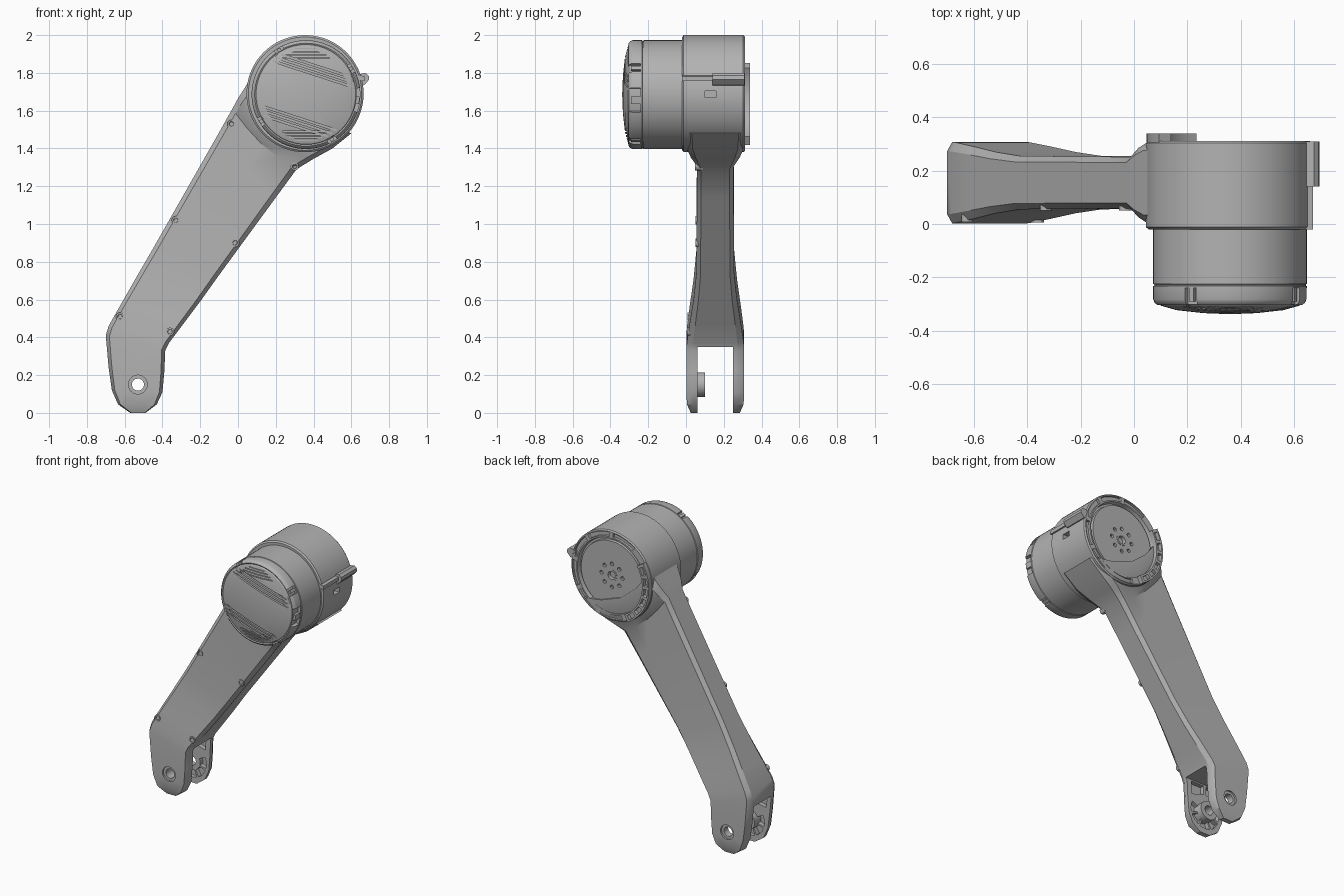
import bpy, bmesh
from math import sin, cos, pi, radians, sqrt
from mathutils import Vector

if "Cube" in bpy.data.objects:
    bpy.data.objects.remove(bpy.data.objects["Cube"], do_unlink=True)

grey = bpy.data.materials.new("satin_grey")
grey.use_nodes = True
grey.diffuse_color = (0.45, 0.45, 0.45, 1)
grey.node_tree.nodes["Principled BSDF"].inputs["Base Color"].default_value = (0.45, 0.45, 0.45, 1)

HOUSING = (0.355, 1.69)
MOTOR = (0.36, 1.685)
PIVOT = (-0.53, 0.15)
ARM_Y = 0.155


def finish(name, bm):
    bmesh.ops.remove_doubles(bm, verts=bm.verts, dist=1e-5)
    bmesh.ops.recalc_face_normals(bm, faces=bm.faces)
    mesh = bpy.data.meshes.new(name)
    bm.to_mesh(mesh)
    bm.free()
    mesh.materials.append(grey)
    ob = bpy.data.objects.new(name, mesh)
    bpy.context.scene.collection.objects.link(ob)
    return ob


def prism(name, pts, y0, y1):
    """Outline in x, z extruded along y."""
    bm = bmesh.new()
    a = [bm.verts.new((x, y0, z)) for x, z in pts]
    b = [bm.verts.new((x, y1, z)) for x, z in pts]
    bm.faces.new(a)
    bm.faces.new(b[::-1])
    for i in range(len(pts)):
        j = (i + 1) % len(pts)
        bm.faces.new((a[i], b[i], b[j], a[j]))
    return finish(name, bm)


def polar(c, r, deg):
    return c[0] + r * cos(radians(deg)), c[1] + r * sin(radians(deg))


def disc(name, c, r, y0, y1, n=24):
    return prism(name, [polar(c, r, 360 * i / n) for i in range(n)], y0, y1)


def sector(name, c, r0, r1, a0, a1, y0, y1):
    n = max(2, int((a1 - a0) / 6))
    angles = [a0 + (a1 - a0) * i / n for i in range(n + 1)]
    pts = [polar(c, r1, a) for a in angles] + [polar(c, r0, a) for a in reversed(angles)]
    return prism(name, pts, y0, y1)


def bar(name, c, length, width, deg, offset, y0, y1):
    """Rotated rectangle, moved along its own normal."""
    u = Vector((cos(radians(deg)), sin(radians(deg))))
    n = Vector((-u.y, u.x))
    m = Vector(c) + n * offset
    pts = [m + u * length / 2 * s + n * width / 2 * t for s, t in ((-1, -1), (1, -1), (1, 1), (-1, 1))]
    return prism(name, pts, y0, y1)


def lathe(name, c, profile, closed=False, n=72):
    """Profile of (radius, y) turned about a y axis."""
    bm = bmesh.new()
    rows = []
    for r, y in profile:
        rows.append([bm.verts.new((c[0] + r * cos(2 * pi * i / n), y, c[1] + r * sin(2 * pi * i / n)))
                     for i in range(n)] if r > 0 else [bm.verts.new((c[0], y, c[1]))] * n)
    for a, b in zip(rows, rows[1:] + (rows[:1] if closed else [])):
        for i in range(n):
            j = (i + 1) % n
            bm.faces.new(list(dict.fromkeys((a[i], a[j], b[j], b[i]))))
    return finish(name, bm)


def cut(ob, cutters):
    bpy.context.view_layer.objects.active = ob
    for c in cutters:
        c.hide_render = True
        mod = ob.modifiers.new("cut", 'BOOLEAN')
        mod.operation = 'DIFFERENCE'
        mod.solver = 'EXACT'
        mod.object = c
        bpy.ops.object.modifier_apply(modifier=mod.name)
        bpy.data.objects.remove(c, do_unlink=True)


# Arm: left x, z, right x, z, half thickness, bow away from the housing
rows = [(-.57, 0, -.49, 0, .13, 0), (-.635, .045, -.43, .045, .15, 0),
        (-.668, .12, -.40, .11, .153, 0), (-.685, .24, -.39, .22, .153, 0),
        (-.70, .41, -.385, .33, .153, 0), (-.685, .46, -.365, .37, .15, 0),
        (-.62, .575, -.29, .47, .135, 0), (-.54, .715, -.20, .59, .115, 0),
        (-.45, .87, -.10, .73, .10, 0), (-.10, 1.485, .20, 1.14, .097, 0),
        (-.03, 1.61, .31, 1.29, .097, .03), (0, 1.665, .40, 1.345, .13, .07),
        (.035, 1.72, .50, 1.40, .155, .075), (.07, 1.78, .60, 1.48, .157, .09)]
across = [0, .06, .25, .5, .75, .94, 1]
bm = bmesh.new()
loops = []
for lx, lz, rx, rz, half, bow in rows:
    loop = []
    for side, ts in ((-1, across), (1, across[::-1])):
        for t in ts:
            b = bow * sin(pi * t)
            h = half * (0.78 if t in (0, 1) else 1)
            loop.append(bm.verts.new((lx + (rx - lx) * t - .57 * b, ARM_Y + side * h,
                                      lz + (rz - lz) * t - .82 * b)))
    loops.append(loop)
for a, b in zip(loops, loops[1:]):
    for i in range(len(a)):
        j = (i + 1) % len(a)
        bm.faces.new((a[i], a[j], b[j], b[i]))
bm.faces.new(loops[0])
bm.faces.new(loops[-1])
arm = finish("arm", bm)

# Fork slot, ribbed pockets inside its cheeks and the pivot bore
cutters = [prism("slot", [(-.8, -.1), (-.3, -.1), (-.3, .35), (-.8, .35)], .06, .25)]
for k in range(5):
    a = 150 + k * 48
    cutters.append(sector("pocket", PIVOT, .065, .112, a + 4, a + 44, .03, .28))
cutters.append(prism("pocket", [(-.655, .26), (-.54, .28), (-.54, .34), (-.665, .34)], .03, .28))
cutters.append(prism("pocket", [(-.52, .28), (-.425, .25), (-.42, .34), (-.52, .34)], .03, .28))
cutters += [disc("bore", PIVOT, .032, -.1, .4), disc("counterbore", PIVOT, .05, -.1, .014),
            disc("counterbore", PIVOT, .05, .296, .4)]
cut(arm, cutters)
lathe("pivot_boss", PIVOT, [(.032, .05), (.065, .05), (.065, .10), (.032, .10)], True, 32)

# Cover screws
for x, z, y in ((-.625, .51, .013), (-.36, .43, .012), (-.33, 1.02, .057),
                (-.015, .90, .057), (-.035, 1.53, .057), (.30, 1.305, .054)):
    lathe("cover_screw", (x, z), [(0, .09), (.022, .09), (.022, y - .006), (.013, y - .006),
                                  (.010, y + .006), (0, y + .006)], n=12)

# Joint housing with recessed output face
housing = lathe("joint_housing", HOUSING, [
    (0, -.02), (.300, -.02), (.31, -.012), (.31, .303), (.303, .312), (.258, .312),
    (.252, .285), (.238, .285), (.236, .304), (0, .304)])
cutters = [disc("hub_hole", HOUSING, .042, .28, .4, 6)]
cutters += [disc("bolt_hole", polar(HOUSING, .08, 45 * k), .013, .285, .4, 12) for k in range(8)]
cutters += [sector("rim_pocket", HOUSING, .268, .297, a + 3, a + 37, .295, .4) for a in range(-110, 130, 40)]
cutters.append(prism("side_window", [(.63, 1.67), (.7, 1.67), (.7, 1.705), (.63, 1.705)], .10, .16))
cut(housing, cutters)
lathe("hub_boss", HOUSING, [(.028, .28), (.04, .28), (.04, .306), (.028, .306)], True, 24)

# Raised rim with small pockets on the arm side
rim = sector("raised_rim", HOUSING, .256, .308, 148, 242, .30, .34)
cut(rim, [sector("rim_pocket", HOUSING, .268, .297, a, a + 11, .315, .4) for a in range(152, 232, 15)])

# Side fin
prism("fin", [(.63, 1.73), (.668, 1.735), (.695, 1.765), (.692, 1.785), (.675, 1.80), (.63, 1.79)], .14, .31)
prism("fin_strip", [(.63, 1.76), (.67, 1.757), (.67, 1.782), (.63, 1.79)], -.02, .15)

# Motor can with domed end cap
motor = lathe("motor_can", MOTOR, [
    (0, 0), (.288, 0), (.288, -.224), (.284, -.226), (.284, -.231), (.288, -.233),
    (.288, -.282), (.283, -.295), (.272, -.304), (.265, -.300), (.26, -.306),
    (.20, -.323), (.10, -.334), (0, -.338)])
cutters = []
for a, w in ((121, 5), (30, 5), (-6, 13), (211, 5), (300, 5)):
    cutters.append(sector("clip_notch", MOTOR, .268, .32, a - w, a + w, -.4, -.24))
for d in (.115, .138, .161, -.13, -.153, -.176):
    cutters.append(bar("groove", MOTOR, 2 * sqrt(.25 ** 2 - d * d), .010, -18, d, -.4, -.308))
for k in range(4):
    for s in (1, -1):
        d = s * (.195 + .016 * k)
        cutters.append(bar("vent", MOTOR, 1.5 * sqrt(.255 ** 2 - d * d), .005, 0, d, -.4, -.304))
cut(motor, cutters)
for a, w in ((121, 2), (30, 2), (-6, 4), (211, 2), (300, 2)):
    sector("cap_clip", MOTOR, .26, .284, a - w, a + w, -.29, -.235)

# Smooth shading with sharp edges kept
bpy.ops.object.select_all(action='DESELECT')
for ob in bpy.context.scene.objects:
    if ob.type == 'MESH' and grey.name in ob.data.materials:
        ob.select_set(True)
        bpy.context.view_layer.objects.active = ob
bpy.ops.object.shade_smooth_by_angle(angle=radians(30))
